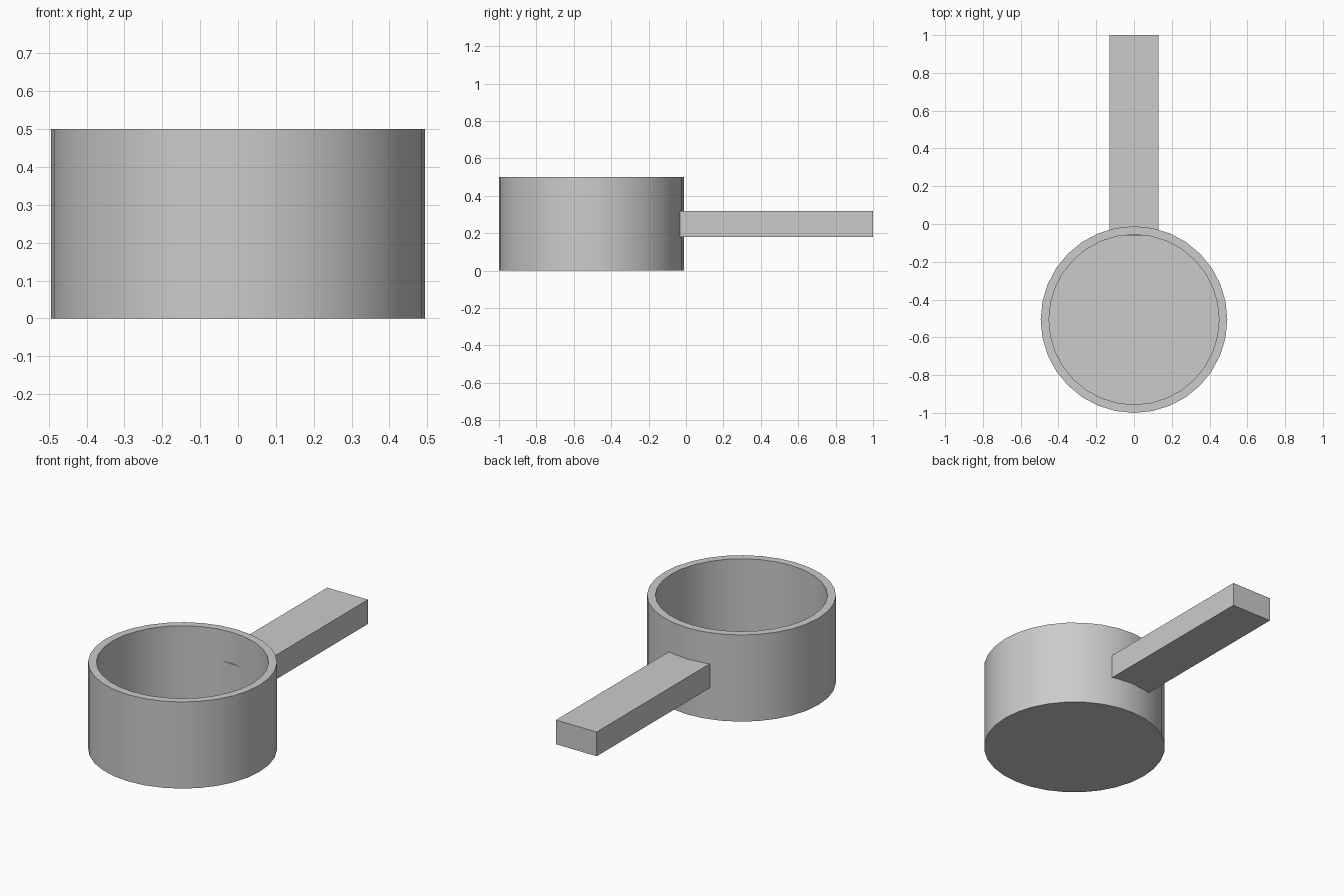
import bpy
import bmesh
import math
from mathutils import Matrix, Vector

default_cube = bpy.data.objects.get("Cube")
if default_cube:
    bpy.data.objects.remove(default_cube, do_unlink=True)

SIDES = 32
CUP_Y = -0.506


def make_material(name, colour):
    mat = bpy.data.materials.new(name)
    mat.use_nodes = True
    mat.diffuse_color = colour
    mat.node_tree.nodes["Principled BSDF"].inputs["Base Color"].default_value = colour
    return mat


def make_object(name, bm, mat):
    bmesh.ops.recalc_face_normals(bm, faces=bm.faces)
    mesh = bpy.data.meshes.new(name)
    bm.to_mesh(mesh)
    bm.free()
    obj = bpy.data.objects.new(name, mesh)
    obj.data.materials.append(mat)
    bpy.context.collection.objects.link(obj)
    return obj


grey = make_material("light grey", (0.6, 0.6, 0.6, 1))

# Open cup: a profile of rings, closed at the base and at the inner floor
bm = bmesh.new()
profile = [(0.494, 0), (0.494, 0.5), (0.45, 0.5), (0.45, 0.04)]
rings = []
for radius, z in profile:
    angles = [math.tau * i / SIDES for i in range(SIDES)]
    rings.append([bm.verts.new((radius * math.cos(a), CUP_Y + radius * math.sin(a), z))
                  for a in angles])
for low, high in zip(rings, rings[1:]):
    for i in range(SIDES):
        j = (i + 1) % SIDES
        bm.faces.new((low[i], low[j], high[j], high[i]))
bm.faces.new(rings[0])
bm.faces.new(rings[-1])
cup = make_object("cup", bm, grey)
bpy.context.view_layer.objects.active = cup
cup.select_set(True)
bpy.ops.object.shade_smooth_by_angle(angle=math.radians(30))

# Flat bar handle, its end just breaking through the inner wall
start, end = -0.062, 1.0
bm = bmesh.new()
bmesh.ops.create_cube(bm, size=1, matrix=Matrix.LocRotScale(
    Vector((0, (start + end) / 2, 0.25)), None, Vector((0.26, end - start, 0.14))))
make_object("handle", bm, grey)
